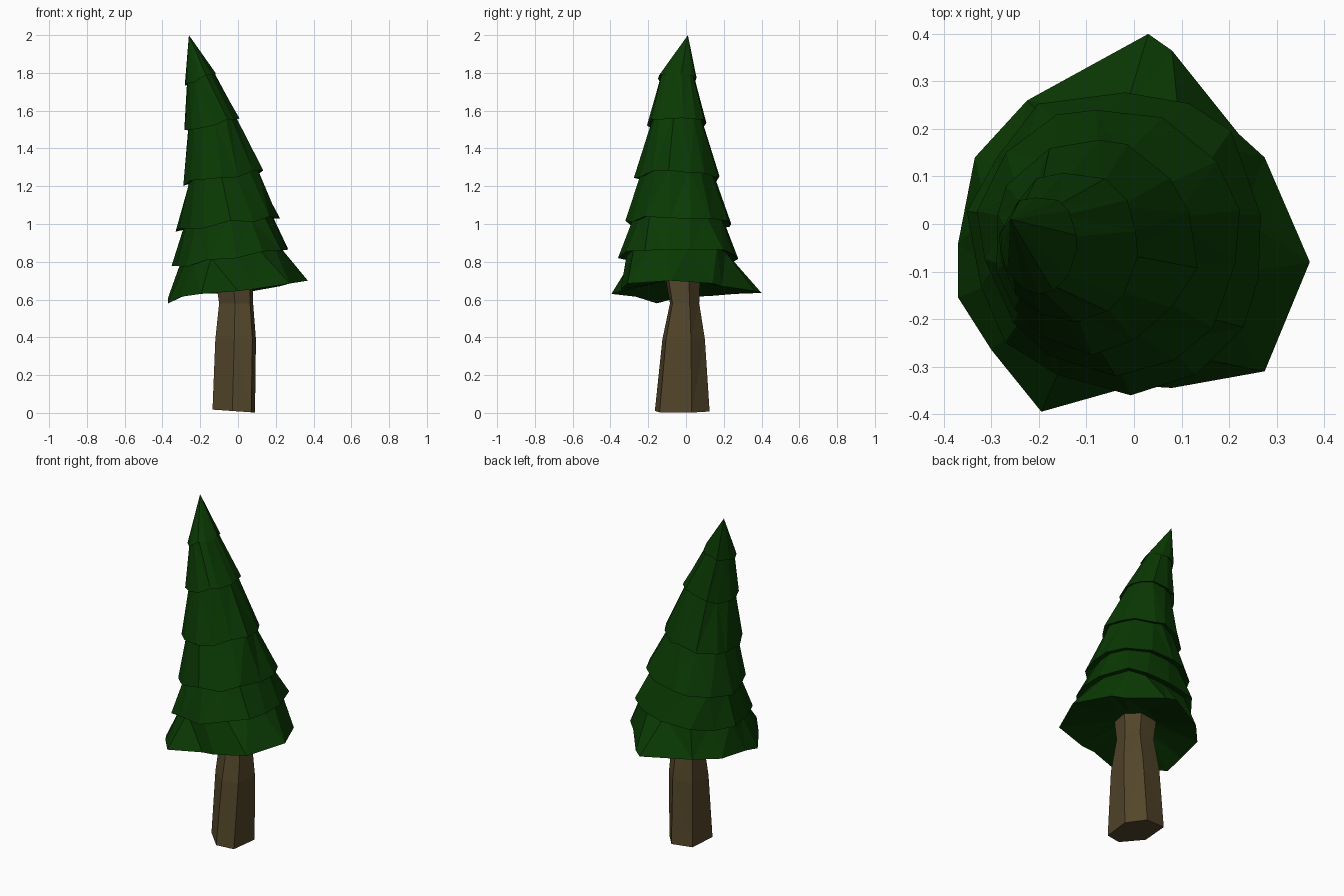
import bpy, bmesh, math, random

if "Cube" in bpy.data.objects:
    bpy.data.objects.remove(bpy.data.objects["Cube"])
random.seed(4)

def material(name, color):
    m = bpy.data.materials.new(name)
    m.diffuse_color = (*color, 1)
    m.use_nodes = True
    m.node_tree.nodes["Principled BSDF"].inputs["Base Color"].default_value = m.diffuse_color
    return m

def loft(name, rings, mat, apex=None, base=None):
    """Bridge equal-sized rings; close the ends with a point or an n-gon."""
    bm = bmesh.new()
    loops = [[bm.verts.new(p) for p in r] for r in rings]
    n = len(loops[0])
    for a, b in zip(loops, loops[1:]):
        for i in range(n):
            j = (i + 1) % n
            bm.faces.new((a[i], a[j], b[j], b[i]))
    for loop, tip in ((loops[0], base), (loops[-1], apex)):
        if tip:
            t = bm.verts.new(tip)
            for i in range(n):
                bm.faces.new((loop[i], loop[(i + 1) % n], t))
        else:
            bm.faces.new(loop)
    bmesh.ops.triangulate(bm, faces=bm.faces[:])
    bmesh.ops.recalc_face_normals(bm, faces=bm.faces[:])
    me = bpy.data.meshes.new(name)
    bm.to_mesh(me)
    bm.free()
    me.materials.append(mat)
    ob = bpy.data.objects.new(name, me)
    bpy.context.collection.objects.link(ob)
    return ob

N = 14
def rim(x0, x1, y0, y1, z0, z1):
    """Ragged branch rim filling the given extents, tilted from z0 to z1 along x."""
    pts = []
    for k in range(N):
        a = math.radians(-12) + math.tau * (k + random.uniform(-.2, .2)) / N
        r = random.uniform(.95, 1.05)
        u, v = r * math.cos(a), r * math.sin(a)
        pts.append(((x0 + x1) / 2 + u * (x1 - x0) / 2,
                    (y0 + y1) / 2 + v * (y1 - y0) / 2,
                    (z0 + z1) / 2 + u * (z1 - z0) / 2 + random.uniform(-.012, .012)))
    return pts

def inset(ring, s, dz=0):
    c = [sum(p[i] for p in ring) / len(ring) for i in range(3)]
    return [(c[0] + (p[0] - c[0]) * s, c[1] + (p[1] - c[1]) * s, p[2] + dz) for p in ring]

# Foliage: wide bottom skirt, then ragged tiers leaning toward the tip
skirt = [(.37, -.08, .70), (.275, .14, .685), (.22, .19, .67), (.08, .365, .645),
         (.03, .40, .635), (-.225, .26, .63), (-.335, .14, .62), (-.37, -.04, .61),
         (-.37, -.155, .58), (-.30, -.265, .615), (-.195, -.395, .63), (0, -.34, .645),
         (.08, -.345, .655), (.275, -.31, .685)]
tiers = [(-.35, .285, -.36, .29, .77, .87),
         (-.325, .22, -.31, .25, .97, 1.04),
         (-.305, .13, -.265, .185, 1.21, 1.28),
         (-.28, .01, -.20, .11, 1.49, 1.57),
         (-.28, -.12, -.145, .06, 1.74, 1.80)]
rings = [[(x * .3, y * .3, .70) for x, y, z in skirt], skirt]
for t in tiers:
    r = rim(*t)
    rings += [inset(r, .86, .01), r]
loft("foliage", rings, material("needles", (.003, .041, .001)),
     apex=(-.26, .01, 2.0), base=(0, 0, .71))

# Trunk: irregular six-sided section, waisted just below the foliage
section = [(.09, .03), (.01, .125), (-.12, .11), (-.135, -.06), (-.03, -.165), (.07, -.14)]

def trunk_ring(x0, x1, y0, y1, z):
    return [(x0 + (x + .135) / .225 * (x1 - x0), y0 + (y + .165) / .29 * (y1 - y0), z)
            for x, y in section]

base = [(x, y, max(0, .008 - .07 * x)) for x, y, z in trunk_ring(-.135, .09, -.165, .125, 0)]
loft("trunk", [base,
               trunk_ring(-.12, .095, -.125, .10, .39),
               trunk_ring(-.10, .08, -.085, .07, .58),
               trunk_ring(-.12, .08, -.11, .075, .72)],
     material("bark", (.086, .06, .023)))
